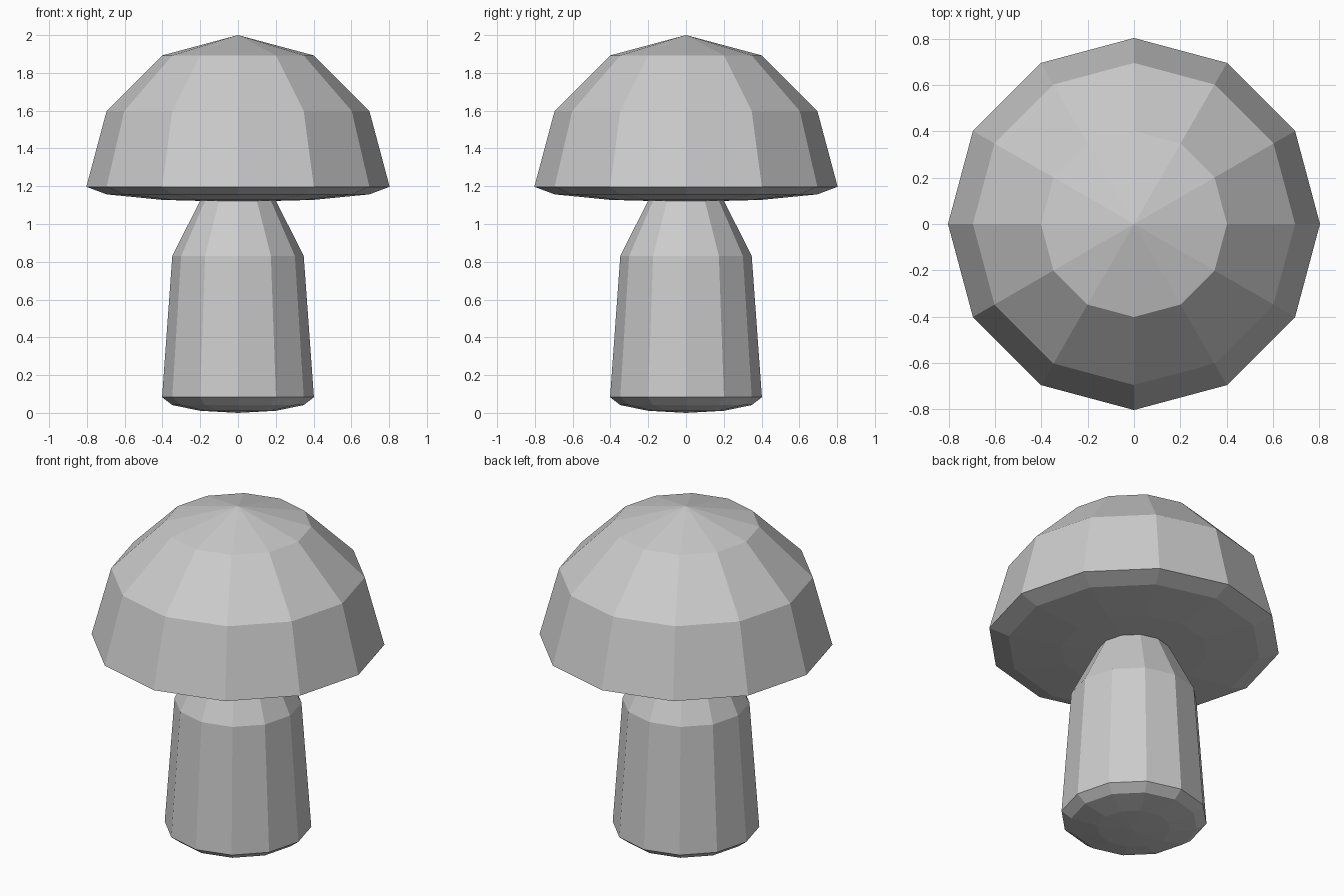
import bpy
import bmesh
import math

if "Cube" in bpy.data.objects:
    bpy.data.objects.remove(bpy.data.objects["Cube"])

SIDES = 12


def revolve(name, profile):
    """Turn an (r, z) profile, poles at both ends, into a flat-faced solid."""
    bm = bmesh.new()
    rings = []
    for r, z in profile:
        count = SIDES if r > 0 else 1
        rings.append([bm.verts.new((r * math.cos(math.tau * i / SIDES),
                                    r * math.sin(math.tau * i / SIDES), z))
                      for i in range(count)])
    for low, high in zip(rings, rings[1:]):
        for i in range(SIDES):
            j = (i + 1) % SIDES
            if len(low) == 1:
                bm.faces.new((low[0], high[j], high[i]))
            elif len(high) == 1:
                bm.faces.new((low[i], low[j], high[0]))
            else:
                bm.faces.new((low[i], low[j], high[j], high[i]))
    bmesh.ops.recalc_face_normals(bm, faces=bm.faces)
    mesh = bpy.data.meshes.new(name)
    bm.to_mesh(mesh)
    bm.free()
    obj = bpy.data.objects.new(name, mesh)
    bpy.context.collection.objects.link(obj)
    return obj


def dome(radius, rim_z, height):
    """Profile points from just past the rim to the pole (negative = downward)."""
    return [(radius * math.cos(math.radians(a)), rim_z + height * math.sin(math.radians(a)))
            for a in (30, 60)] + [(0, rim_z + height)]


# Cap: round dome on top, very shallow dome underneath
CAP_R, CAP_Z = 0.803, 1.197
revolve("mushroom_cap",
        dome(CAP_R, CAP_Z, -0.08)[::-1] + [(CAP_R, CAP_Z)] + dome(CAP_R, CAP_Z, 2 - CAP_Z))

# Stem: shallow rounded foot, slight taper, then a narrow neck tucked into the cap
STEM_R, FOOT = 0.402, 0.083
revolve("mushroom_stem",
        dome(STEM_R, FOOT, -FOOT)[::-1]
        + [(STEM_R, FOOT), (0.348, 0.83), (0.2, 1.125), (0, 1.15)])
